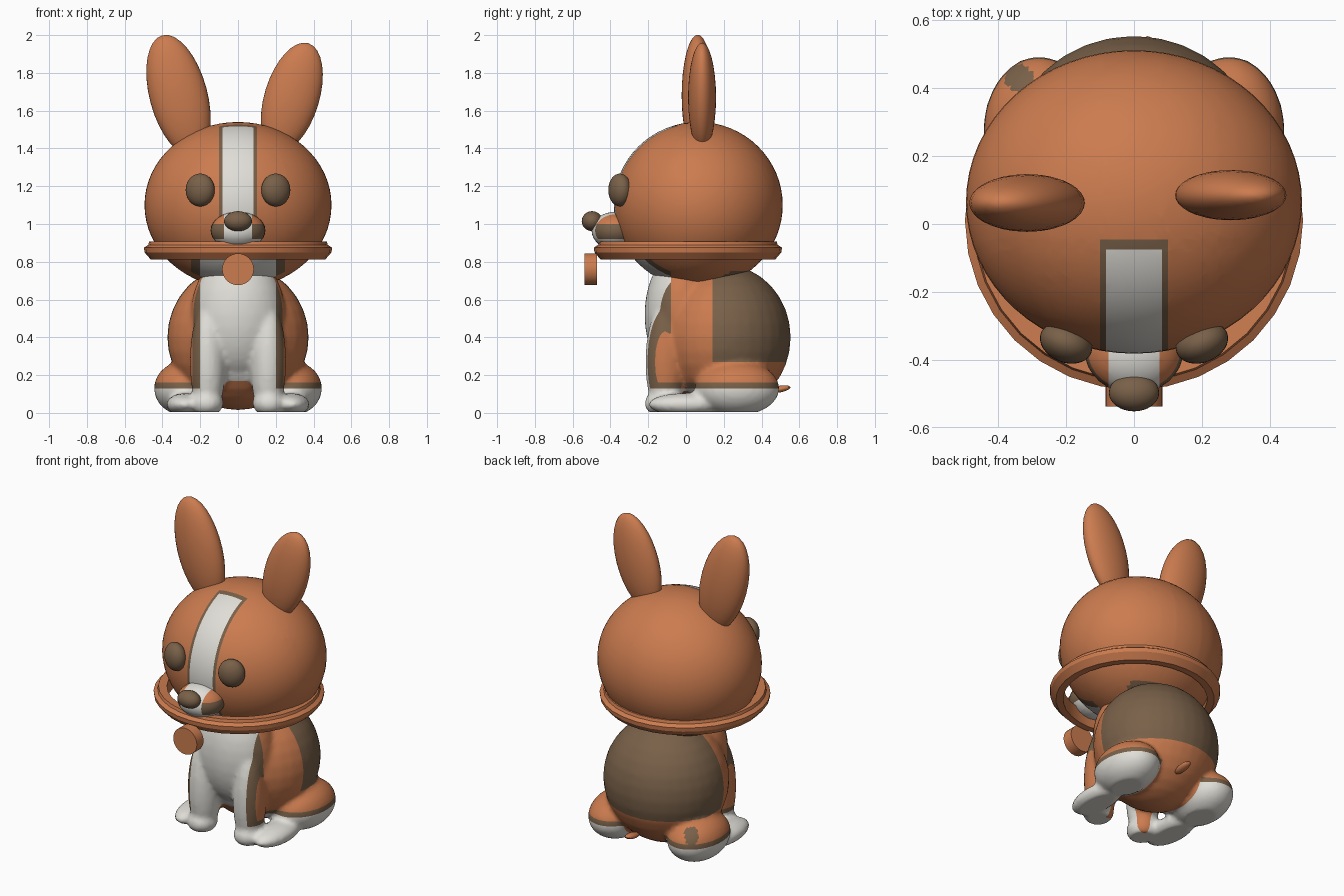
import bpy, bmesh, math
from mathutils import Matrix, Vector

if "Cube" in bpy.data.objects:
    bpy.data.objects.remove(bpy.data.objects["Cube"])

def material(name, rgb):
    m = bpy.data.materials.new(name)
    m.diffuse_color = (*rgb, 1)
    m.use_nodes = True
    m.node_tree.nodes["Principled BSDF"].inputs["Base Color"].default_value = m.diffuse_color
    return m

MATS = [material("orange fur", (0.60, 0.20, 0.078)),
        material("dark brown", (0.19, 0.118, 0.066)),
        material("warm white", (0.75, 0.73, 0.68))]
ORANGE, BROWN, WHITE = 0, 1, 2

def blob(bm, loc, radii, rot=(0, 0, 0), seg=32):
    """Add an ellipsoid to a bmesh."""
    m = Matrix.Translation(loc)
    for axis, a in zip("XYZ", rot):
        m = m @ Matrix.Rotation(math.radians(a), 4, axis)
    m = m @ Matrix.Diagonal((*radii, 1))
    bmesh.ops.create_uvsphere(bm, u_segments=seg, v_segments=seg // 2, radius=1, matrix=m)

def finish(name, bm, colour=ORANGE, cuts=(), rule=None, angle=40):
    """Cut colour borders into the mesh, colour by rule, make the object."""
    for axis, d in cuts:
        no = Vector((0, 0, 0))
        no[axis] = 1
        bmesh.ops.bisect_plane(bm, geom=bm.verts[:] + bm.edges[:] + bm.faces[:],
                               dist=1e-5, plane_co=no * d, plane_no=no)
    for f in bm.faces:
        f.material_index = rule(*f.calc_center_median()) if rule else colour
    me = bpy.data.meshes.new(name)
    bm.to_mesh(me)
    bm.free()
    for m in MATS:
        me.materials.append(m)
    ob = bpy.data.objects.new(name, me)
    bpy.context.collection.objects.link(ob)
    bpy.ops.object.select_all(action='DESELECT')
    ob.select_set(True)
    bpy.context.view_layer.objects.active = ob
    bpy.ops.object.shade_smooth_by_angle(angle=math.radians(angle))
    return ob

def ellipsoid(name, loc, radii, colour=ORANGE, rot=(0, 0, 0), seg=32, **kw):
    bm = bmesh.new()
    blob(bm, loc, radii, rot, seg)
    return finish(name, bm, colour, **kw)

# Head and muzzle: white blaze with brown edging, white throat
def head_rule(x, y, z):
    ax = abs(x)
    if z < 0.86:
        if y < -0.08:
            return WHITE if ax < 0.2 else BROWN if ax < 0.25 else ORANGE
        return BROWN if y > 0.2 and z < 0.75 and ax < 0.22 else ORANGE
    if y < -0.075 and ax < 0.082:
        return WHITE
    return BROWN if y < -0.045 and ax < 0.1 else ORANGE

def muzzle_rule(x, y, z):
    ax = abs(x)
    if ax < 0.075 or z < 0.92:
        return WHITE
    return BROWN if z < 1.0 else ORANGE

ellipsoid("head", (0, 0.065, 1.1), (0.495, 0.447, 0.44), seg=64, rule=head_rule,
          cuts=[(0, s * d) for s in (-1, 1) for d in (0.082, 0.1, 0.2, 0.25)]
          + [(1, -0.075), (1, -0.045), (1, -0.08), (2, 0.86), (2, 0.75)])
ellipsoid("muzzle", (0, -0.375, 0.965), (0.145, 0.125, 0.1), rule=muzzle_rule,
          cuts=[(0, -0.075), (0, 0.075), (2, 0.92), (2, 1.0)])
ellipsoid("nose", (0, -0.497, 1.015), (0.074, 0.055, 0.053), BROWN)

# Eyes
for side, s in (("left", -1), ("right", 1)):
    ellipsoid("eye_" + side, (s * 0.2, -0.35, 1.18), (0.08, 0.058, 0.087), BROWN,
              rot=(0, 0, s * 22))

# Ears: the left one is a little larger
ellipsoid("ear_left", (-0.315, 0.062, 1.68), (0.153, 0.085, 0.33), rot=(0, -15, 0))
ellipsoid("ear_right", (0.285, 0.085, 1.67), (0.145, 0.074, 0.30), rot=(0, 17, 0))

# Collar: bevelled ring turned round the vertical axis
bm = bmesh.new()
profile = [(0.42, 0.905), (0.47, 0.908), (0.475, 0.89), (0.498, 0.875),
           (0.495, 0.85), (0.462, 0.812), (0.42, 0.812)]
N = 32
rings = [[bm.verts.new((r * math.cos(2 * math.pi * i / N),
                        0.01 + r * math.sin(2 * math.pi * i / N), z))
          for r, z in profile] for i in range(N)]
for i in range(N):
    a, b = rings[i], rings[(i + 1) % N]
    for j in range(len(profile)):
        k = (j + 1) % len(profile)
        bm.faces.new((a[j], b[j], b[k], a[k]))
bmesh.ops.recalc_face_normals(bm, faces=bm.faces[:])
finish("collar", bm, angle=25)

# Round tag hanging on the collar
bm = bmesh.new()
bmesh.ops.create_cone(bm, cap_ends=True, segments=32, radius1=0.084, radius2=0.084, depth=0.068,
                      matrix=Matrix.Translation((0, -0.504, 0.76)) @ Matrix.Rotation(math.pi / 2, 4, 'X'))
finish("collar_tag", bm)

# Body: torso, chest, legs and haunches fused into one soft surface
bm = bmesh.new()
blob(bm, (0, 0.2, 0.4), (0.375, 0.355, 0.385))
blob(bm, (0, -0.02, 0.52), (0.25, 0.2, 0.34))
for s in (-1, 1):
    blob(bm, (s * 0.16, -0.11, 0.27), (0.095, 0.105, 0.31))
    blob(bm, (s * 0.165, -0.125, 0.05), (0.088, 0.095, 0.07))
    blob(bm, (s * 0.28, 0.27, 0.13), (0.165, 0.225, 0.145))
    blob(bm, (s * 0.28, 0.0, 0.045), (0.1, 0.2, 0.06))
me = bpy.data.meshes.new("body_base")
bm.to_mesh(me)
bm.free()
base = bpy.data.objects.new("body_base", me)
bpy.context.collection.objects.link(base)
mod = base.modifiers.new("fuse", 'REMESH')
mod.mode = 'VOXEL'
mod.voxel_size = 0.016
mod = base.modifiers.new("soften", 'SMOOTH')
mod.factor = 0.5
mod.iterations = 5
bpy.context.view_layer.update()
fused = bpy.data.meshes.new_from_object(base.evaluated_get(bpy.context.evaluated_depsgraph_get()))
bm = bmesh.new()
bm.from_mesh(fused)
bpy.data.objects.remove(base)
for v in bm.verts:
    v.co.z = max(v.co.z, 0.004)

def body_rule(x, y, z):
    ax = abs(x)
    if z < 0.16 and (ax > 0.15 or y < -0.08):
        if z < 0.13:
            return WHITE
        if ax > 0.2 or y > 0:
            return BROWN
    if y > 0.14 and 0.27 < z:
        return BROWN
    if z < 0.25 and math.hypot(x + 0.34, y - 0.43) < 0.04:
        return BROWN
    if y < -0.08:
        return WHITE if ax < 0.2 else BROWN if ax < 0.24 else ORANGE
    return ORANGE

finish("body", bm, rule=body_rule,
       cuts=[(0, s * d) for s in (-1, 1) for d in (0.15, 0.2, 0.24)]
       + [(1, 0.14), (1, -0.08), (2, 0.13), (2, 0.16), (2, 0.27)])

# Stub of a tail
ellipsoid("tail", (0.04, 0.49, 0.125), (0.028, 0.065, 0.018), rot=(10, 0, 0), seg=16)
